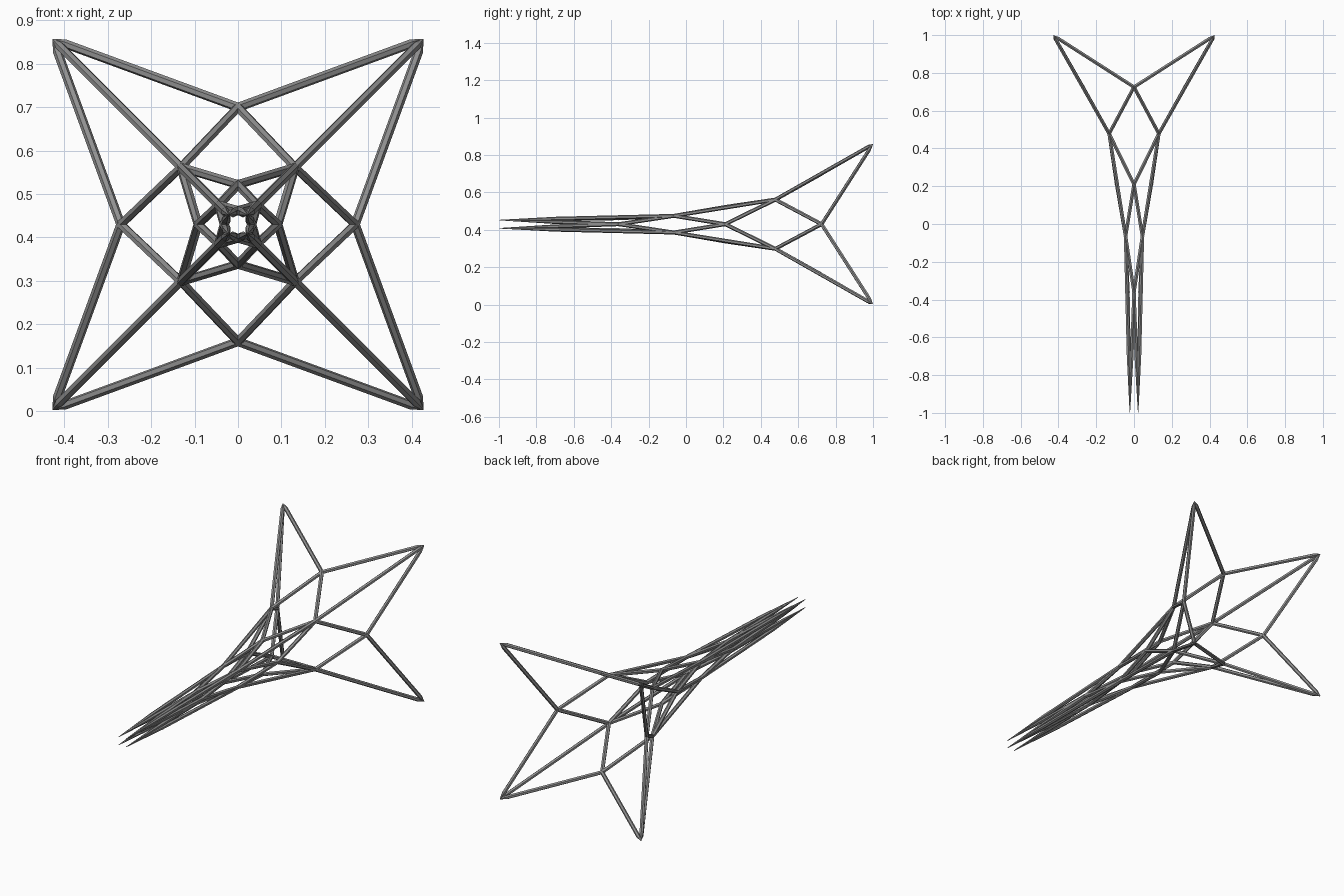
import bpy
import bmesh
import math
from mathutils import Vector

cube = bpy.data.objects.get("Cube")
if cube:
    bpy.data.objects.remove(cube, do_unlink=True)

MID_Z = 0.43
BAR = 0.0105      # bar radius
SIDES = 6

steel = bpy.data.materials.new("grey_steel")
steel.use_nodes = True
steel.diffuse_color = (0.28, 0.28, 0.28, 1)
steel.node_tree.nodes["Principled BSDF"].inputs["Base Color"].default_value = (0.28, 0.28, 0.28, 1)


def ring(radius, y, diagonal):
    """Four joints around the long axis."""
    turn = math.pi / 4 if diagonal else 0
    return [Vector((radius * math.cos(k * math.pi / 2 + turn), y,
                    MID_Z + radius * math.sin(k * math.pi / 2 + turn)))
            for k in range(4)]


def cone(bm, a, b, r1, r2):
    d = b - a
    m = d.to_track_quat('Z', 'Y').to_matrix().to_4x4()
    m.translation = (a + b) / 2
    bmesh.ops.create_cone(bm, cap_ends=True, segments=SIDES, radius1=r1,
                          radius2=r2, depth=d.length, matrix=m)


def bars(name, pairs, taper=0):
    """Straight bars; with taper, each one narrows to a point at its second end."""
    bm = bmesh.new()
    for a, b in pairs:
        neck = b - (b - a).normalized() * taper
        cone(bm, a, neck, BAR, BAR)
        if taper:
            cone(bm, neck, b, BAR, 0.0015)
    mesh = bpy.data.meshes.new(name)
    bm.to_mesh(mesh)
    bm.free()
    mesh.materials.append(steel)
    obj = bpy.data.objects.new(name, mesh)
    bpy.context.collection.objects.link(obj)


def joints(name, points):
    bm = bmesh.new()
    for p in points:
        res = bmesh.ops.create_icosphere(bm, subdivisions=1, radius=BAR * 1.1)
        bmesh.ops.translate(bm, verts=res["verts"], vec=p)
    mesh = bpy.data.meshes.new(name)
    bm.to_mesh(mesh)
    bm.free()
    mesh.materials.append(steel)
    bpy.context.collection.objects.link(bpy.data.objects.new(name, mesh))


def spokes(straight, diagonal):
    """Each diagonal joint meets the two straight joints beside it."""
    return [(straight[(k + s) % 4], diagonal[k]) for k in range(4) for s in (0, 1)]


# Joint rings from the flared back to the needle front
flare_tip = ring(0.603, 0.998, True)
flare_valley = ring(0.27, 0.725, False)
waist = ring(0.186, 0.478, True)
neck_valley = ring(0.092, 0.21, False)
neck = ring(0.063, -0.065, True)
needle_valley = ring(0.032, -0.36, False)
needle_tip = ring(0.031, -0.998, True)

# Flared star
bars("flare_rim_bars", spokes(flare_valley, flare_tip), 0.035)
bars("flare_spine_bars", list(zip(waist, flare_tip)), 0.035)
bars("flare_inner_bars", spokes(flare_valley, waist))

# Narrowing body
bars("waist_bars", spokes(neck_valley, waist))
bars("body_spine_bars", list(zip(waist, neck)))
bars("neck_bars", spokes(neck_valley, neck))

# Needle points
bars("needle_base_bars", spokes(needle_valley, neck))
bars("needle_spine_bars", list(zip(neck, needle_tip)), 0.3)
bars("needle_rim_bars", spokes(needle_valley, needle_tip), 0.3)

joints("bar_joints", flare_valley + waist + neck_valley + neck + needle_valley)
